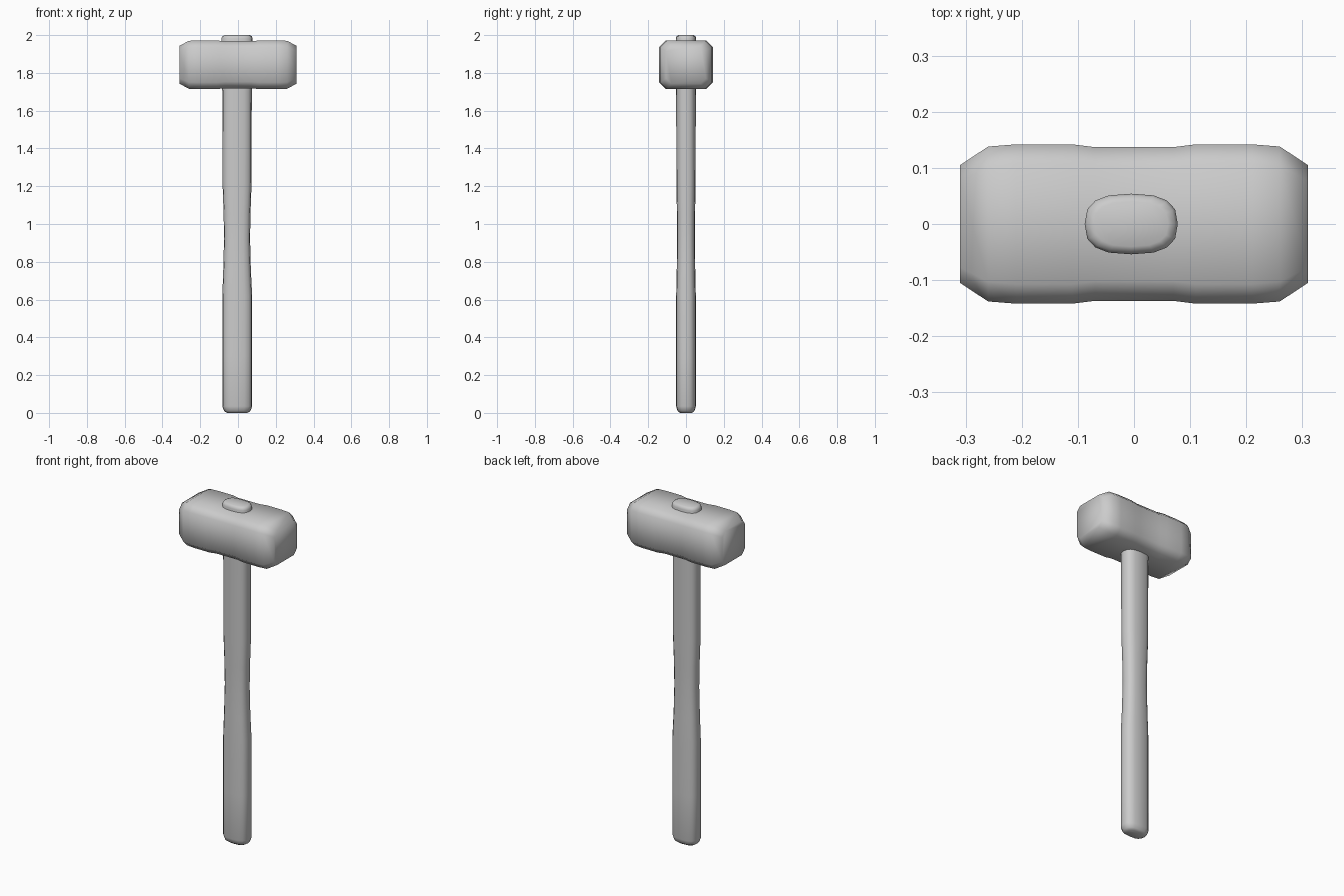
import bpy, bmesh, math

cube = bpy.data.objects.get("Cube")
if cube:
    bpy.data.objects.remove(cube, do_unlink=True)

grey = bpy.data.materials.new("plain grey")
grey.use_nodes = True
grey.diffuse_color = (0.6, 0.6, 0.6, 1)
grey.node_tree.nodes["Principled BSDF"].inputs["Base Color"].default_value = (0.6, 0.6, 0.6, 1)


def loft(name, rings):
    """Skin a list of closed rings and cap both ends."""
    bm = bmesh.new()
    loops = [[bm.verts.new(p) for p in ring] for ring in rings]
    n = len(loops[0])
    for a, b in zip(loops, loops[1:]):
        for i in range(n):
            j = (i + 1) % n
            bm.faces.new((a[i], a[j], b[j], b[i]))
    bm.faces.new(loops[0])
    bm.faces.new(loops[-1])
    bmesh.ops.recalc_face_normals(bm, faces=bm.faces[:])
    mesh = bpy.data.meshes.new(name)
    bm.to_mesh(mesh)
    bm.free()
    mesh.materials.append(grey)
    mesh.shade_smooth()
    obj = bpy.data.objects.new(name, mesh)
    bpy.context.collection.objects.link(obj)
    return obj


def oval(cx, rx, ry, z, sides=16, power=0.75):
    """Slightly squared oval across the handle."""
    ring = []
    for i in range(sides):
        a = math.tau * i / sides
        c, s = math.cos(a), math.sin(a)
        ring.append((cx + rx * math.copysign(abs(c) ** power, c),
                     ry * math.copysign(abs(s) ** power, s), z))
    return ring


def block(x, ry, rz, chamfer, mid=1.843):
    """Chamfered rectangle across the head."""
    cy, cz = ry - chamfer, rz - chamfer
    quarter = [(ry, cz), (cy, rz)]
    half = quarter + [(-y, z) for y, z in reversed(quarter)]
    return [(x, y, mid + z) for y, z in half + [(-y, -z) for y, z in half]]


# Handle: rounded butt, slim waist, rounded tip above the head
handle_profile = [
    (-0.004, 0.054, 0.032, 0.0), (-0.004, 0.070, 0.045, 0.010),
    (-0.004, 0.079, 0.052, 0.035), (-0.004, 0.079, 0.052, 0.3),
    (-0.004, 0.079, 0.052, 0.62), (-0.005, 0.073, 0.049, 0.76),
    (-0.005, 0.069, 0.047, 0.92), (-0.005, 0.071, 0.048, 1.05),
    (-0.005, 0.077, 0.051, 1.22), (-0.005, 0.078, 0.052, 1.7),
    (-0.005, 0.083, 0.054, 1.8), (-0.005, 0.083, 0.054, 1.982),
    (-0.005, 0.078, 0.050, 1.994), (-0.005, 0.066, 0.040, 2.0),
]
loft("handle", [oval(*p) for p in handle_profile])

# Head: bevelled ends and a shallow pinch around the eye
head_half = [
    (0.31, 0.105, 0.100, 0.028), (0.26, 0.138, 0.127, 0.035),
    (0.21, 0.142, 0.128, 0.035), (0.11, 0.142, 0.128, 0.035),
    (0.07, 0.137, 0.125, 0.035),
]
head_profile = [(-x, ry, rz, c) for x, ry, rz, c in head_half] + head_half[::-1]
loft("hammer_head", [block(*p) for p in head_profile])
